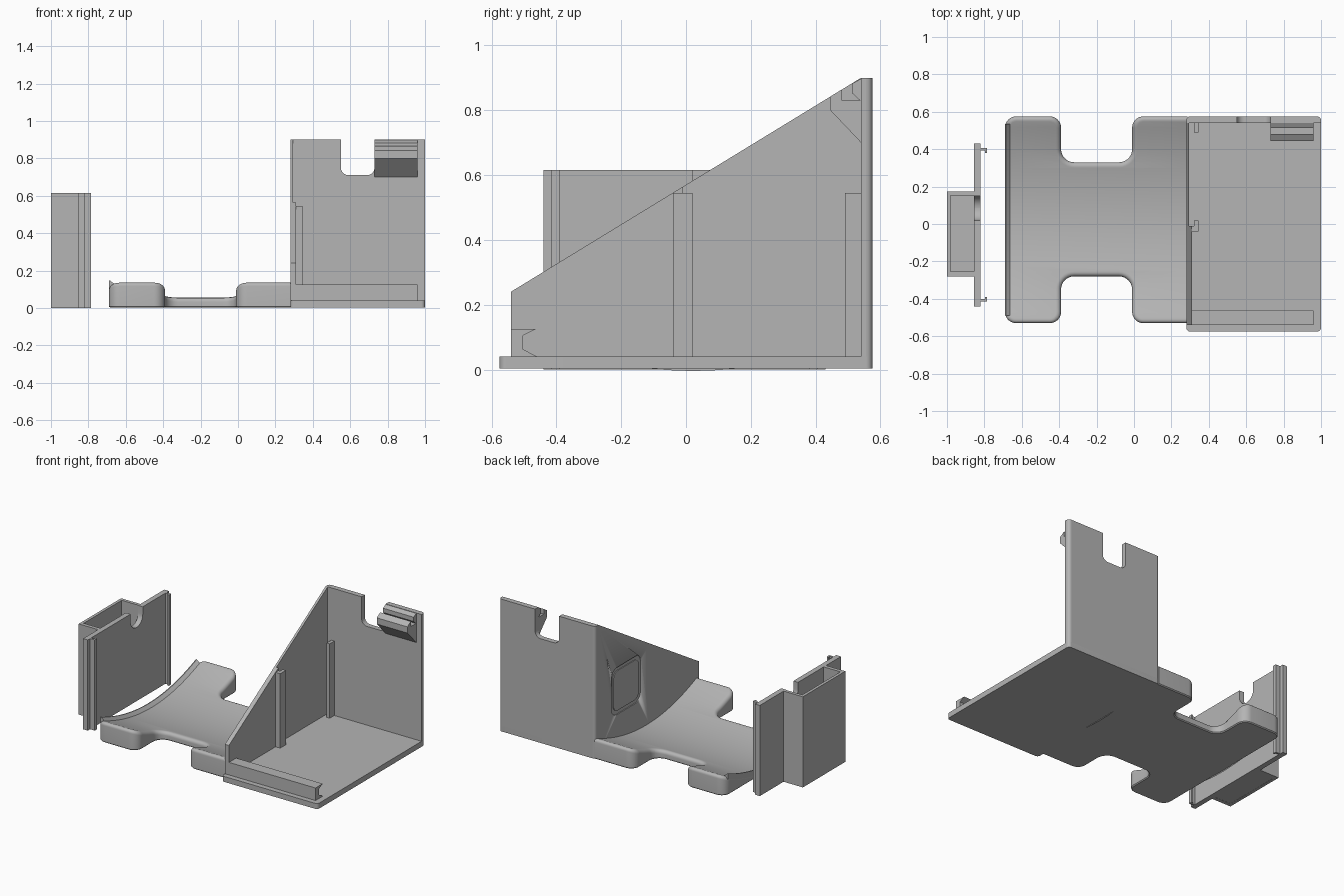
import bpy, bmesh, math
from mathutils import Vector

if "Cube" in bpy.data.objects:
    bpy.data.objects.remove(bpy.data.objects["Cube"])

grey = bpy.data.materials.new("mid_grey")
grey.diffuse_color = (0.46, 0.46, 0.46, 1)
grey.use_nodes = True
grey.node_tree.nodes["Principled BSDF"].inputs["Base Color"].default_value = grey.diffuse_color


def finish(name, bm):
    bmesh.ops.recalc_face_normals(bm, faces=bm.faces[:])
    me = bpy.data.meshes.new(name)
    bm.to_mesh(me)
    bm.free()
    me.materials.append(grey)
    ob = bpy.data.objects.new(name, me)
    bpy.context.collection.objects.link(ob)
    bpy.ops.object.select_all(action='DESELECT')
    ob.select_set(True)
    bpy.context.view_layer.objects.active = ob
    bpy.ops.object.shade_smooth_by_angle(angle=math.radians(30))
    return ob


def rounded(pts, steps=8):
    """Round square corners given as (u, v, radius); return points and outward normals."""
    out, n = [], len(pts)
    for i, p in enumerate(pts):
        P = Vector(p[:2])
        a = (P - Vector(pts[i - 1][:2])).normalized()
        b = (Vector(pts[(i + 1) % n][:2]) - P).normalized()
        r = p[2] if len(p) > 2 else 0
        if r == 0:
            out.append((P, Vector((0, 0))))
            continue
        c = P + (b - a) * r
        side = 1 if a.x * b.y - a.y * b.x > 0 else -1
        for k in range(steps + 1):
            t = math.pi / 2 * k / steps
            d = a * math.sin(t) - b * math.cos(t)
            out.append((c + d * r, d * side))
    return out


def prism(name, pts, axis, lo, hi):
    """Extrude a 2D profile along an axis: x takes (y, z), y takes (x, z), z takes (x, y)."""
    place = {'x': lambda u, v, w: (w, u, v), 'y': lambda u, v, w: (u, w, v),
             'z': lambda u, v, w: (u, v, w)}[axis]
    flat = [p for p, _ in rounded(pts)]
    bm = bmesh.new()
    A, B = [[bm.verts.new(place(p.x, p.y, w)) for p in flat] for w in (lo, hi)]
    bm.faces.new(A)
    bm.faces.new(B)
    for i in range(len(A)):
        bm.faces.new((A[i - 1], A[i], B[i], B[i - 1]))
    return finish(name, bm)


def rect(u0, u1, v0, v1, r=0):
    return [(u0, v0, r), (u1, v0, r), (u1, v1, r), (u0, v1, r)]


# --- Stand: floor, back wall with cable notch, sloped side wall
prism("floor_plate", rect(0.28, 1.0, -0.575, 0.575, 0.02), 'z', 0.003, 0.04)
back = prism("back_wall", [(0.28, 0.01), (1.0, 0.01), (1.0, 0.9), (0.73, 0.9), (0.73, 0.71, 0.04),
                           (0.55, 0.71, 0.04), (0.55, 0.9), (0.28, 0.9)], 'y', 0.54, 0.575)
bm = bmesh.new()
bm.from_mesh(back.data)
corners = [e for e in bm.edges if all(v.co.y > 0.57 and (v.co.x > 0.99 or v.co.x < 0.29) for v in e.verts)
           and abs(e.verts[0].co.z - e.verts[1].co.z) > 0.5]
bmesh.ops.bevel(bm, geom=corners, offset=0.02, segments=5, profile=0.5, affect='EDGES')
bm.to_mesh(back.data)
bm.free()

slope = lambda y: 0.24 + 0.66 * (y + 0.54) / 1.08
prism("side_wall_front", [(-0.54, 0.01), (-0.01, 0.01), (-0.01, slope(-0.01)), (-0.54, 0.24)],
      'x', 0.28, 0.31)
rear = prism("side_wall_rear", [(-0.01, 0.01), (0.545, 0.01), (0.545, 0.9), (0.54, 0.9),
                                (-0.01, slope(-0.01))], 'x', 0.28, 0.295)

# Recessed rounded-square border on the outer face of the side wall
cutter = prism("border_cutter", rect(0.08, 0.40, 0.215, 0.535, 0.06), 'x', 0.27, 0.286)
cutter.hide_render = True
cutter.hide_set(True)
mod = rear.modifiers.new("border", 'BOOLEAN')
mod.object = cutter
mod.solver = 'EXACT'
prism("border_inner_panel", rect(0.105, 0.375, 0.24, 0.51, 0.045), 'x', 0.281, 0.287)

# Slot rails for the sliding panel
prism("middle_rail", [(0.30, -0.04), (0.345, -0.04), (0.345, 0.02), (0.322, 0.02),
                      (0.322, -0.01), (0.30, -0.01)], 'z', 0.03, 0.545)
prism("rear_rail", rect(0.322, 0.345, 0.49, 0.55), 'z', 0.03, 0.545)

# Snap clips at the front edge and on the back wall
prism("front_clip", [(-0.54, 0.03), (-0.46, 0.03), (-0.46, 0.04), (-0.503, 0.063), (-0.503, 0.105),
                     (-0.463, 0.125), (-0.54, 0.125)], 'x', 0.30, 0.96)
prism("rear_clip", [(0.545, 0.70), (0.54, 0.70), (0.445, 0.80), (0.445, 0.842), (0.482, 0.865),
                    (0.482, 0.83), (0.537, 0.83), (0.512, 0.853), (0.512, 0.882), (0.545, 0.9)],
      'x', 0.73, 0.96)

# --- Cradle: H-shaped footprint, curved top, rounded upper rim
curve = lambda y: 0.024 + 0.121 * ((y - 0.0225) / 0.5525) ** 2
loop = rounded([(-0.69, -0.53, 0.06), (-0.39, -0.53, 0.06), (-0.39, -0.28, 0.07), (-0.01, -0.28, 0.07),
                (-0.01, -0.53, 0.06), (0.285, -0.53), (0.285, 0.575), (-0.01, 0.575, 0.06),
                (-0.01, 0.33, 0.07), (-0.39, 0.33, 0.07), (-0.39, 0.575, 0.06), (-0.69, 0.575, 0.06)])
loop = [(p, Vector((0, math.copysign(1, p.y))) if p.x > 0.28 else n) for p, n in loop]
R, LIFT = 0.028, 10
levels = [(0.006, 0.003), (0, 0.009)]
for k in range(7):
    t = math.pi / 2 * k / 6
    levels.append((R * (1 - math.cos(t)), LIFT - R * (1 - math.sin(t))))
bm = bmesh.new()
rings = [[bm.verts.new((*(p - n * d), z)) for p, n in loop] for d, z in levels]
bm.faces.new(rings[0])
bm.faces.new(rings[-1])
for A, B in zip(rings, rings[1:]):
    for i in range(len(A)):
        bm.faces.new((A[i - 1], A[i], B[i], B[i - 1]))
for k in range(1, 36):
    y = -0.53 + 1.105 * k / 36 + 0.0007
    bmesh.ops.bisect_plane(bm, geom=bm.verts[:] + bm.edges[:] + bm.faces[:],
                           plane_co=(0, y, 0), plane_no=(0, 1, 0))
for v in bm.verts:
    if v.co.z > LIFT / 2:
        v.co.z += curve(v.co.y) - LIFT
finish("cradle", bm)

# Raised wedge lip that follows the cradle's outer end
bm = bmesh.new()
prev = None
for k in range(33):
    y = -0.49 + 1.025 * k / 32
    z = curve(y)
    sec = [bm.verts.new(c) for c in ((-0.69, y, z - 0.02), (-0.69, y, z + 0.02), (-0.684, y, z + 0.02),
                                     (-0.662, y, z), (-0.662, y, z - 0.02))]
    if prev:
        for i in range(5):
            bm.faces.new((prev[i - 1], prev[i], sec[i], sec[i - 1]))
    if k in (0, 32):
        bm.faces.new(sec)
    prev = sec
finish("cradle_lip", bm)

# --- Separate sliding panel with pocket and hooked edges
H = 0.615
prism("sliding_panel", [(-0.44, 0), (0.43, 0), (0.43, H), (0.15, H), (0.15, 0.50, 0.0645),
                        (0.02, 0.50, 0.0645), (0.02, H), (-0.44, H)], 'x', -0.855, -0.82)
prism("pocket_walls", [(-0.853, -0.28), (-0.853, -0.255), (-0.98, -0.255), (-0.98, 0.153),
                       (-0.853, 0.153), (-0.853, 0.175), (-1.0, 0.175), (-1.0, -0.28)], 'z', 0, H)
prism("pocket_floor", rect(-0.99, -0.85, -0.27, 0.165), 'z', 0.001, 0.02)
for side, name in ((1, "rear"), (-1, "front")):
    prism(name + "_hook", [(x, -0.005 + side * y) for x, y in (
        (-0.822, 0.397), (-0.797, 0.397), (-0.797, 0.385), (-0.785, 0.385), (-0.785, 0.41),
        (-0.822, 0.41))], 'z', 0, H)
